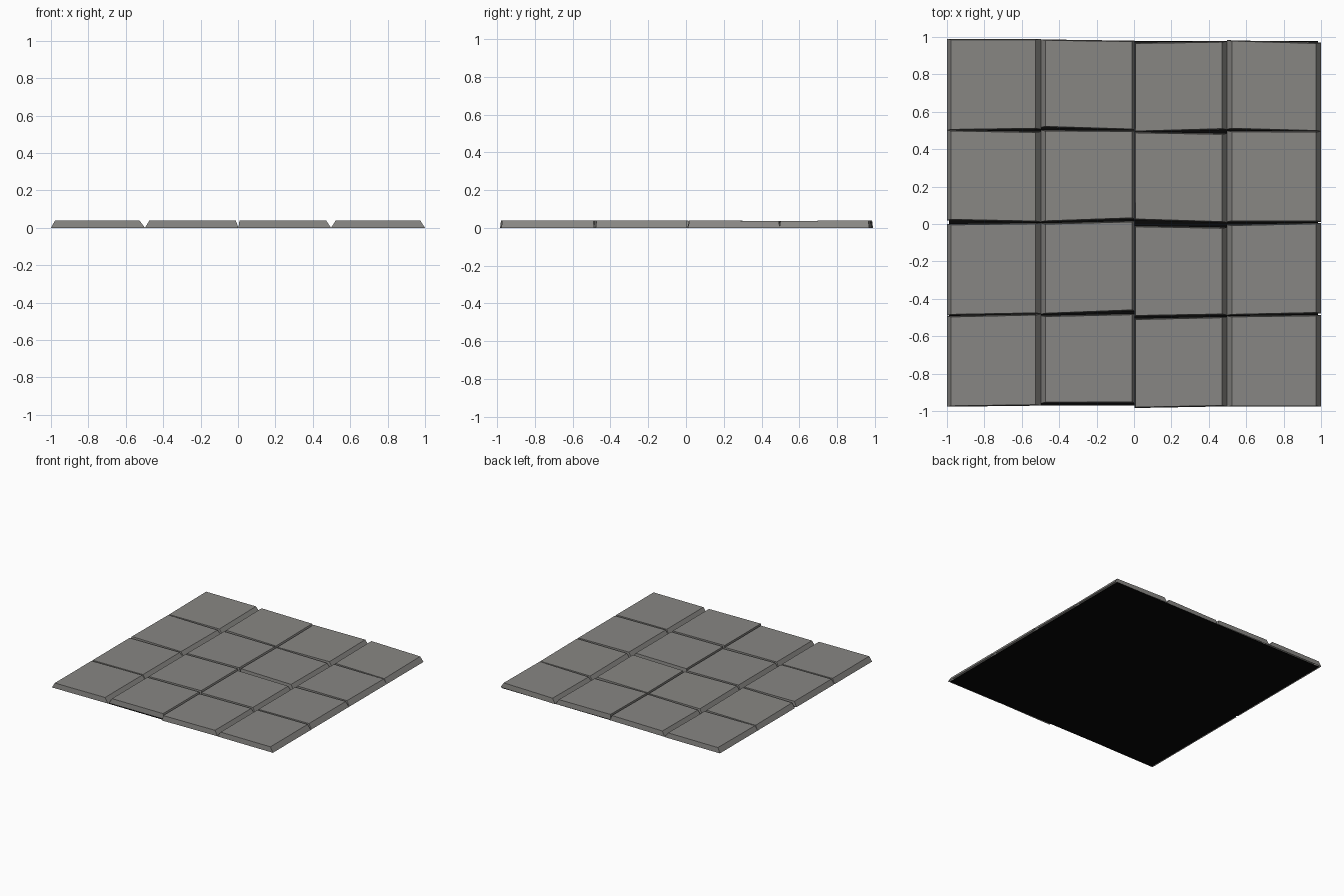
import bpy

H = 0.04

# Column layout: base left/right, top left/right
COLS = [(-1.0, -0.497, -0.978, -0.527),
        (-0.497, 0.002, -0.474, -0.012),
        (0.002, 0.497, 0.008, 0.471),
        (0.497, 1.0, 0.523, 0.974)]

# Hand-cut edges of each tile top: back-left, back-right, front-left, front-right y
ROWS = [
    [(.985, .985, .506, .512), (.982, .975, .522, .508), (.965, .972, .497, .510), (.978, .965, .512, .500)],
    [(.497, .489, .025, .016), (.497, .494, .017, .033), (.487, .479, .027, .013), (.493, .491, .017, .017)],
    [(-.005, .001, -.483, -.475), (-.001, .011, -.477, -.459), (-.015, -.023, -.489, -.481), (-.009, .001, -.483, -.473)],
    [(-.497, -.487, -.972, -.966), (-.495, -.485, -.953, -.951), (-.511, -.501, -.979, -.970), (-.497, -.491, -.972, -.972)],
]


def make_material(name, color):
    mat = bpy.data.materials.new(name)
    mat.diffuse_color = (*color, 1)
    return mat


def make_object(name, verts, faces, mat):
    mesh = bpy.data.meshes.new(name)
    mesh.from_pydata(verts, [], faces)
    mesh.update()
    mesh.materials.append(mat)
    obj = bpy.data.objects.new(name, mesh)
    bpy.context.collection.objects.link(obj)
    return obj


stone = make_material("stone", (0.245, 0.24, 0.228))
black = make_material("grout", (0.002, 0.002, 0.002))

# Bevelled stone tiles, open underneath
for r, row in enumerate(ROWS):
    for c, (bl, br, fl, fr) in enumerate(row):
        x0, x1, tx0, tx1 = COLS[c]
        out = 0.005
        # tops dip slightly where the two back rows meet
        zb = H - 0.004 if r == 1 else H
        zf = H - 0.004 if r == 0 else H
        base = [(x0, fl - out, 0), (x1, fr - out, 0),
                (x1, br + out, 0), (x0, bl + out, 0)]
        top = [(tx0, fl, zf), (tx1, fr, zf), (tx1, br, zb), (tx0, bl, zb)]
        faces = [(4, 5, 6, 7)]
        faces += [(i, (i + 1) % 4, 4 + (i + 1) % 4, 4 + i) for i in range(4)]
        make_object(f"tile_{r}_{c}", base + top, faces, stone)

# Flat dark backing sheet under the joints
make_object("backing",
            [(-0.99, -0.97, 0), (0.985, -0.97, 0), (0.985, 0.978, 0), (-0.99, 0.978, 0)],
            [(0, 1, 2, 3)], black)
